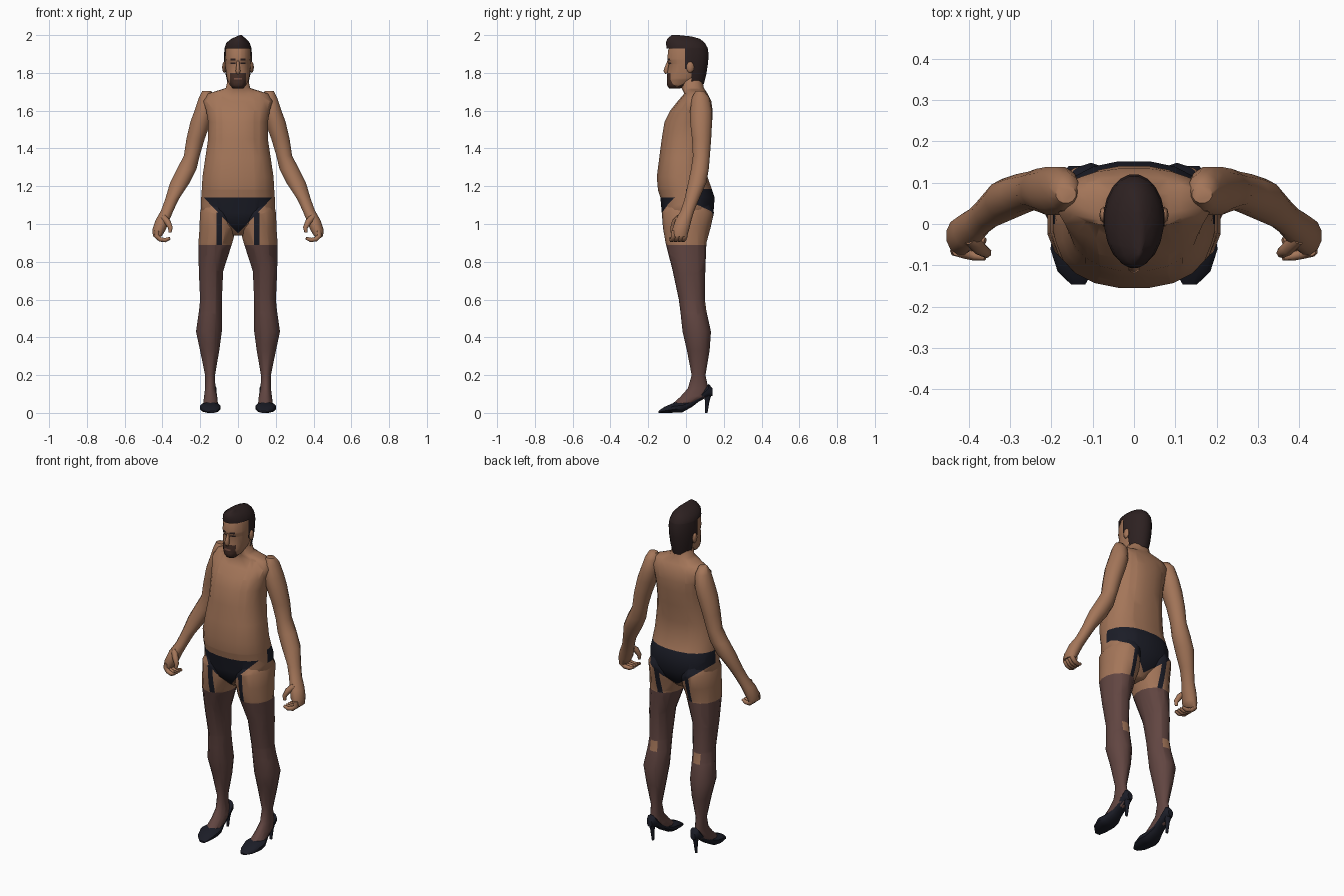
import bpy, bmesh, math
from mathutils import Vector

cube = bpy.data.objects.get("Cube")
if cube:
    bpy.data.objects.remove(cube)


def material(name, rgb):
    m = bpy.data.materials.new(name)
    m.use_nodes = True
    m.diffuse_color = (*rgb, 1)
    m.node_tree.nodes["Principled BSDF"].inputs["Base Color"].default_value = (*rgb, 1)
    return m


SKIN, STOCKING, NAVY, HAIR, BEARD, LIP = range(6)
MATS = [material("skin", (.37, .18, .1)), material("stocking", (.12, .06, .053)),
        material("navy_cloth", (.011, .012, .02)), material("dark_hair", (.026, .015, .015)),
        material("beard_brown", (.06, .028, .02)), material("lip", (.2, .085, .06))]


def finish(bm, name, rule, cuts=(), angle=60, keep=None):
    """Cut along colour borders, colour faces by rule and make the object."""
    for co, no in cuts:
        bmesh.ops.bisect_plane(bm, geom=bm.verts[:] + bm.edges[:] + bm.faces[:],
                               dist=1e-5, plane_co=co, plane_no=no)
    bmesh.ops.recalc_face_normals(bm, faces=bm.faces[:])
    if keep:
        gone = [f for f in bm.faces if not keep(f.calc_center_median())]
        bmesh.ops.delete(bm, geom=gone, context="FACES")
    for f in bm.faces:
        f.material_index = rule(f.calc_center_median()) if callable(rule) else rule
    me = bpy.data.meshes.new(name)
    bm.to_mesh(me)
    bm.free()
    for m in MATS:
        me.materials.append(m)
    ob = bpy.data.objects.new(name, me)
    bpy.context.collection.objects.link(ob)
    bpy.ops.object.select_all(action="DESELECT")
    ob.select_set(True)
    bpy.context.view_layer.objects.active = ob
    bpy.ops.object.shade_smooth_by_angle(angle=math.radians(angle))
    return ob


def skin_rings(rings):
    bm = bmesh.new()
    loops = [[bm.verts.new(p) for p in r] for r in rings]
    n = len(loops[0])
    for a, b in zip(loops, loops[1:]):
        for i in range(n):
            j = (i + 1) % n
            bm.faces.new((a[i], a[j], b[j], b[i]))
    bm.faces.new(loops[0])
    bm.faces.new(loops[-1])
    return bm


def rounded(n, p):
    """Unit outline; p below 1 makes it boxier."""
    for i in range(n):
        t = math.tau * (i + .5) / n
        c, s = math.cos(t), math.sin(t)
        yield math.copysign(abs(c) ** p, c), math.copysign(abs(s) ** p, s)


def stack(rows, n=14, p=1, side=1):
    """Level rings: height, centre x, half width, front y, back y."""
    return skin_rings([[Vector((side * (cx + rx * c), (y0 + y1) / 2 + (y1 - y0) / 2 * s, z))
                        for c, s in rounded(n, p)] for z, cx, rx, y0, y1 in rows])


def row(rows, n=12, p=.85, side=1):
    """Upright rings: y, centre x, half width, bottom z, top z."""
    return skin_rings([[Vector((side * (cx + rx * c), y, (z0 + z1) / 2 + (z1 - z0) / 2 * s))
                        for c, s in rounded(n, p)] for y, cx, rx, z0, z1 in rows])


def tube(pts, radii, n=7, side=1):
    pts = [Vector((side * x, y, z)) for x, y, z in pts]
    rings = []
    for i, (p, r) in enumerate(zip(pts, radii)):
        d = (pts[min(i + 1, len(pts) - 1)] - pts[max(i - 1, 0)]).normalized()
        u = d.cross(Vector((0, 1, 0))).normalized()
        v = d.cross(u)
        rings.append([p + r * (u * c + v * s) for c, s in rounded(n, 1)])
    return skin_rings(rings)


def level(z):
    return (0, 0, z), (0, 0, 1)


def depth(y):
    return (0, y, 0), (0, 1, 0)


def slopes(z, b):
    return [((0, 0, z), (-s * b, 0, 1)) for s in (1, -1)]


def columns(*xs):
    return [((s * x, 0, 0), (1, 0, 0)) for x in xs for s in (1, -1)]


# Clothing painted across torso and legs
STOCK, FRONT_TOP, BACK_TOP = .89, 1.14, 1.185
cloth_cuts = [level(STOCK), level(FRONT_TOP), level(BACK_TOP), depth(0),
              *slopes(.95, 1.05), *slopes(.96, .75), *columns(.085, .113)]
knee_cuts = [level(.53), level(.59), depth(.06), *columns(.12, .165)]


def clothing(c):
    x, y, z = abs(c.x), c.y, c.z
    if z < STOCK:
        hole = .53 < z < .59 and y > .06 and .12 < x < .165
        return SKIN if hole else STOCKING
    if y < 0:
        brief = z < FRONT_TOP and z > .95 + 1.05 * x
        strap = .085 < x < .113 and z < 1.06
    else:
        brief = z < BACK_TOP and z > .96 + .75 * x
        strap = .085 < x < .113 and z < 1.06
    return NAVY if brief or strap else SKIN


# Torso, from crotch to neck
torso = [(.94, 0, .04, -.05, .06), (1, 0, .14, -.11, .12), (1.06, 0, .2, -.13, .147),
         (1.14, 0, .197, -.137, .153), (1.18, 0, .194, -.15, .14), (1.25, 0, .19, -.156, .115),
         (1.35, 0, .175, -.143, .115), (1.45, 0, .16, -.13, .128), (1.54, 0, .16, -.115, .14),
         (1.6, 0, .17, -.085, .142), (1.65, 0, .185, -.045, .135), (1.69, 0, .16, -.01, .115),
         (1.72, 0, .065, -.025, .095), (1.78, 0, .052, -.03, .085)]
finish(stack(torso, 20, .88), "torso", clothing, cloth_cuts)

leg = [(1.12, .105, .07, -.1, .12), (1.06, .104, .1, -.128, .148), (.98, .106, .1, -.122, .13),
       (.9, .12, .092, -.108, .108), (.75, .143, .066, -.07, .102), (.6, .143, .059, -.038, .1),
       (.54, .146, .062, -.03, .108), (.43, .154, .07, -.018, .132), (.33, .15, .052, .005, .125),
       (.2, .148, .027, .03, .103), (.13, .147, .028, .01, .118), (.085, .145, .036, -.03, .115),
       (.045, .145, .04, -.075, .04)]
arm = [(1.705, .165, .025, .05, .095), (1.67, .168, .04, .03, .125), (1.6, .18, .052, .02, .14),
       (1.54, .198, .056, .02, .14), (1.45, .225, .05, .03, .135), (1.36, .245, .043, .035, .128),
       (1.29, .272, .054, .025, .122), (1.22, .307, .054, .01, .11), (1.13, .35, .037, -.01, .07),
       (1.07, .375, .034, -.03, .045), (1.02, .4, .038, -.058, .03), (.97, .418, .037, -.075, .018),
       (.935, .427, .024, -.072, .008)]
shoe = [(-.146, .135, .018, 0, .01), (-.115, .143, .043, 0, .032), (-.06, .147, .057, 0, .056),
        (-.02, .146, .05, .002, .058), (.03, .144, .034, .03, .075), (.08, .143, .032, .068, .105),
        (.12, .143, .03, .085, .155), (.14, .143, .016, .09, .13)]

for word, s in (("left", 1), ("right", -1)):
    finish(stack(leg, 14, side=s), word + "_leg", clothing, cloth_cuts + knee_cuts)
    finish(stack(arm, 12, side=s), word + "_arm", SKIN)
    # Half-closed hand
    for i in range(4):
        y = -.065 + i * .02
        finish(tube([(.428, y, .965), (.432, y, .937), (.412, y - .006, .919),
                     (.385, y - .012, .915), (.36, y - .016, .925)],
                    [.013, .014, .013, .012, .008], side=s), f"{word}_finger_{i + 1}", SKIN)
    finish(tube([(.395, -.035, 1.035), (.372, -.06, 1.01), (.357, -.07, .98), (.36, -.073, .955)],
                [.018, .017, .013, .008], side=s), word + "_thumb", SKIN)
    # Pointed court shoe with thin heel
    finish(row(shoe, side=s), word + "_shoe", NAVY, angle=40)
    finish(tube([(.143, .115, .11), (.143, .112, .06), (.143, .107, 0)], [.024, .012, .007],
                side=s), word + "_shoe_heel", NAVY)
    # Ear
    ear = bmesh.new()
    bmesh.ops.create_uvsphere(ear, u_segments=8, v_segments=6, radius=1)
    for v in ear.verts:
        v.co = Vector((s * .073 + v.co.x * .011, .022 + v.co.y * .02, 1.83 + v.co.z * .03))
    finish(ear, word + "_ear", SKIN)

# Head with painted brows, eyes, lips and beard
BROW, EYE = (1.866, 1.876), (1.848, 1.856)
face_cuts = [level(z) for z in (*BROW, *EYE, 1.764, 1.774, 1.765, 1.8, 1.75)]
face_cuts += columns(.012, .04, .02, .042) + [depth(-.05), depth(.005), ((0, 0, 1.75), (0, -.5, 1))]


def face(c):
    x, y, z = abs(c.x), c.y, c.z
    if y < -.05 and .012 < x < .04 and (BROW[0] < z < BROW[1] or EYE[0] < z < EYE[1]):
        return HAIR
    if y < -.05 and x < .02 and 1.764 < z < 1.774:
        return LIP
    goatee = y < -.05 and x < .042 and z < 1.8
    jaw = y < .005 and z < 1.75 + .5 * y
    return BEARD if goatee or jaw else SKIN


head = [(1.718, 0, .028, -.09, -.03), (1.735, 0, .044, -.102, .02), (1.765, 0, .058, -.102, .06),
        (1.8, 0, .064, -.1, .085), (1.845, 0, .068, -.092, .1), (1.87, 0, .069, -.1, .106),
        (1.92, 0, .067, -.096, .108), (1.96, 0, .058, -.075, .09), (1.98, 0, .03, -.04, .05)]
finish(stack(head, 20, .88), "head", face, face_cuts)
finish(tube([(0, -.092, 1.862), (0, -.1, 1.835), (0, -.105, 1.81), (0, -.1, 1.798)],
            [.007, .01, .015, .01], 6), "nose", SKIN)

# Hair cap, open over the face, ending in a forward quiff
hair = [(1.74, 0, .055, -.06, .095), (1.79, 0, .066, -.08, .108), (1.85, 0, .0735, -.1, .118),
        (1.9, 0, .0745, -.1, .121), (1.932, 0, .072, -.104, .116), (1.96, 0, .062, -.108, .1),
        (1.98, .004, .04, -.1, .075), (1.993, .01, .018, -.085, .03), (2, .014, .005, -.075, -.04)]
finish(stack(hair, 20), "hair", HAIR,
       [level(1.93), level(1.82), depth(-.005), depth(.03), ((0, -.03, 1.93), (0, 1, .5))],
       keep=lambda c: c.z > 1.93 or c.y > .03 or (c.z > 1.82 and c.y > -.005))
